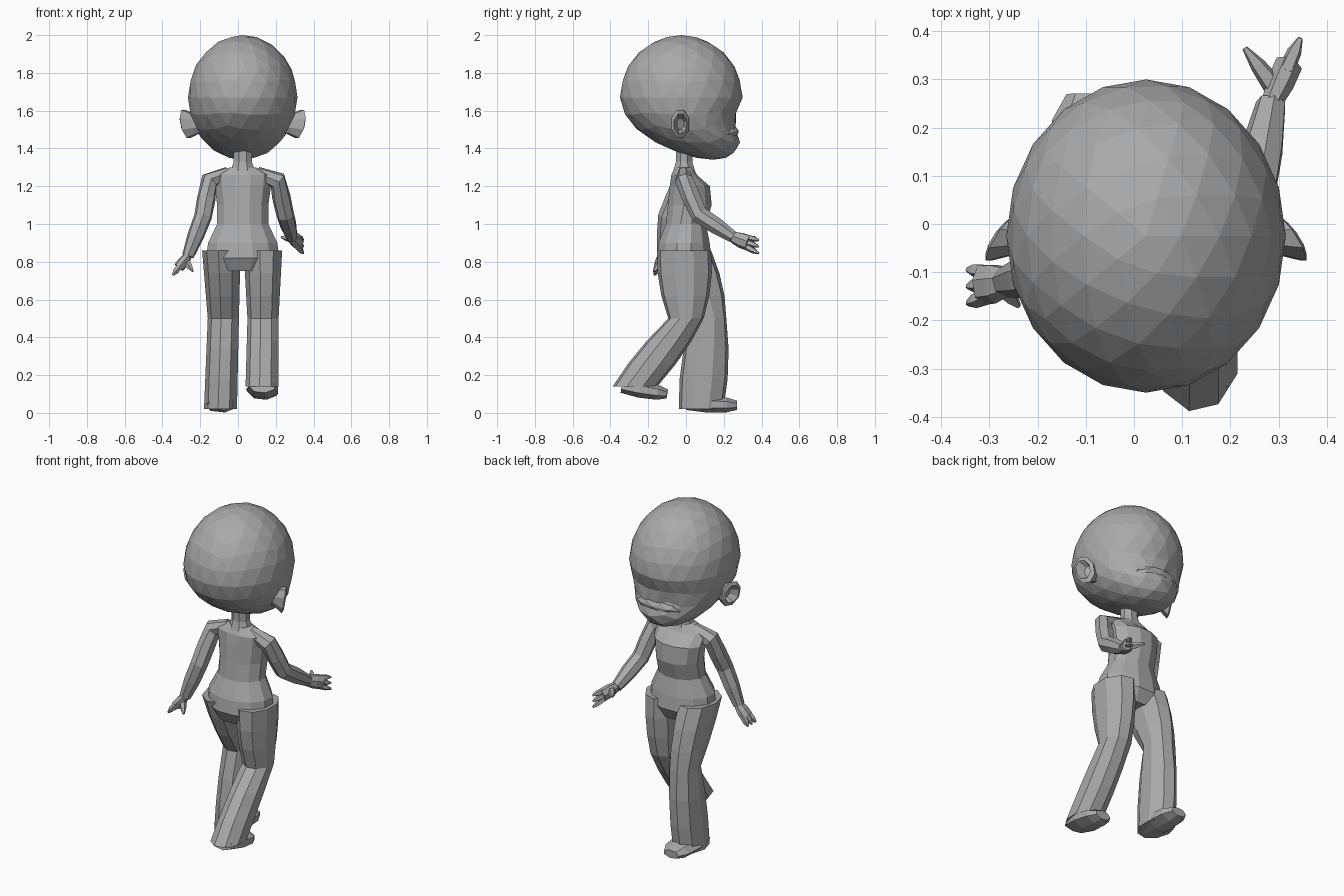
import bpy, bmesh, math
from mathutils import Vector

cube = bpy.data.objects.get("Cube")
if cube:
    bpy.data.objects.remove(cube, do_unlink=True)

plain_grey = bpy.data.materials.new("plain_grey")
plain_grey.use_nodes = True
colour = (0.4, 0.4, 0.4, 1)
plain_grey.diffuse_color = colour
plain_grey.node_tree.nodes["Principled BSDF"].inputs["Base Color"].default_value = colour

UP = Vector((0, 0, 1))
BACKWARD = Vector((0, 1, 0))
SIDEWAYS = Vector((1, 0, 0))
MIDDLE = 0.025  # centre line of the head and body


def finish(name, bm):
    """Turn a bmesh into a flat shaded grey object."""
    bmesh.ops.recalc_face_normals(bm, faces=bm.faces)
    mesh = bpy.data.meshes.new(name)
    bm.to_mesh(mesh)
    bm.free()
    mesh.materials.append(plain_grey)
    mesh.shade_flat()
    part = bpy.data.objects.new(name, mesh)
    bpy.context.collection.objects.link(part)


def oval(centre, across, along, sides):
    """Ring of points spanned by two half axes."""
    angles = [math.tau * (i + 0.5) / sides for i in range(sides)]
    return [Vector(centre) + across * math.cos(a) + along * math.sin(a) for a in angles]


def loft(name, rings):
    """Skin a stack of rings and cap both ends."""
    bm = bmesh.new()
    rows = [[bm.verts.new(point) for point in ring] for ring in rings]
    for low, high in zip(rows, rows[1:]):
        for i in range(len(low)):
            bm.faces.new((low[i - 1], low[i], high[i], high[i - 1]))
    bm.faces.new(rows[0])
    bm.faces.new(rows[-1])
    finish(name, bm)


def tube(name, path, widths, spread, flatness=1.0, sides=7):
    """Tapered tube along a path, widest along the spread direction."""
    path = [Vector(point) for point in path]
    rings = []
    for i, (point, width) in enumerate(zip(path, widths)):
        ahead = path[min(i + 1, len(path) - 1)] - path[max(i - 1, 0)]
        thin = ahead.cross(spread).normalized()
        wide = thin.cross(ahead).normalized()
        rings.append(oval(point, wide * width, thin * width * flatness, sides))
    loft(name, rings)


def blob(name, centre, size, detail, reshape):
    """Faceted ball scaled to size, with a rule that moves its unit points."""
    bm = bmesh.new()
    bmesh.ops.create_icosphere(bm, subdivisions=detail, radius=1)
    for vert in bm.verts:
        vert.co = Vector(centre) + Vector(size) * reshape(vert.co)
    finish(name, bm)


def scaled(size, shift):
    """Rule giving each unit point its place inside a stretched ball."""
    return lambda p: Vector([s * c for s, c in zip(size, p)]) + shift(p)


def shaped_ball(name, centre, size, detail, shift):
    """Faceted ball stretched to size, each point moved by the shift rule."""
    bm = bmesh.new()
    bmesh.ops.create_icosphere(bm, subdivisions=detail, radius=1)
    place = scaled(size, shift)
    for vert in bm.verts:
        vert.co = Vector(centre) + place(vert.co.copy())
    finish(name, bm)


def skull_shift(p):
    """Slide the jaw forwards and press in the face above the snout."""
    jaw = 0.17 * min(p.z, 0) ** 2
    press = 0.06 * max(0, p.y) * max(0, 1 - abs(p.z + 0.4) * 3)
    return BACKWARD * (jaw - press)


def ear(name, side):
    """Cupped shell with a rim, swept back from the head."""
    rings = []
    for out, size in ((0.2, 0.6), (0.25, 0.7), (0.3, 1), (0.31, 0.7), (0.27, 0.4)):
        sweep = SIDEWAYS * side * 0.03 * size
        rings.append(oval((MIDDLE + side * out, -0.03, 1.53),
                          BACKWARD * size * 0.05 - sweep,
                          UP * size * 0.08 + sweep / 2, 8))
    loft(name, rings)


def leg(name, hip, knee, hem):
    """Thigh narrowing to the knee, then a flared trouser shin."""
    joints = [Vector(hip), Vector(knee), Vector(hem)]
    widths, depths = (0.105, 0.085, 0.09), (0.145, 0.095, 0.12)
    steps = 3
    rings = []
    for k in range(2 * steps + 1):
        part = min(k // steps, 1)
        t = k / steps - part
        swell = 0.02 * math.sin(math.pi * t)
        width = widths[part] + t * (widths[part + 1] - widths[part])
        depth = depths[part] + t * (depths[part + 1] - depths[part]) + swell
        rings.append(oval(joints[part].lerp(joints[part + 1], t),
                          SIDEWAYS * width, BACKWARD * depth, 9))
    loft(name, rings)


def foot(name, heel, toe):
    """Rounded wedge from heel to toe."""
    heel, toe = Vector(heel), Vector(toe)
    path = [heel.lerp(toe, t) for t in (0, 0.4, 0.8, 1)]
    tube(name, path, (0.07, 0.09, 0.08, 0.05), SIDEWAYS, 0.5)


def arm(side, collar, shoulder, elbow, wrist, tip, thumb, spread):
    """Sleeve from collar to wrist, with a palm, three fingers and a thumb."""
    collar, shoulder, elbow, wrist, tip, thumb = map(
        Vector, (collar, shoulder, elbow, wrist, tip, thumb))
    path = (collar, shoulder, shoulder.lerp(elbow, 0.5), elbow,
            elbow.lerp(wrist, 0.5), wrist)
    tube(side + "_arm", path, (0.035, 0.05, 0.05, 0.048, 0.045, 0.032), BACKWARD)
    knuckles = wrist.lerp(tip, 0.6)
    tube(side + "_palm", (wrist, wrist.lerp(tip, 0.3), knuckles),
         (0.032, 0.042, 0.042), spread, 0.7)
    for i in (-1, 0, 1):
        root = wrist.lerp(tip, 0.5) + spread * i * 0.025
        end = tip + spread * i * 0.035
        tube("%s_finger_%d" % (side, i + 2), (root, root.lerp(end, 0.6), end),
             (0.018, 0.016, 0.006), spread, sides=5)
    base = wrist.lerp(tip, 0.2)
    tube(side + "_thumb", (base, base.lerp(thumb, 0.6), thumb),
         (0.025, 0.017, 0.006), spread, sides=5)


# Head, snout and ears
shaped_ball("head", (MIDDLE, -0.025, 1.67), (0.29, 0.325, 0.33), 3, skull_shift)
shaped_ball("snout", (MIDDLE, 0.2, 1.47), (0.15, 0.08, 0.05), 2,
            lambda p: UP * 0.02 * max(0, p.y))
ear("left_ear", 1)
ear("right_ear", -1)

# Neck and torso: height, half width, middle depth, half depth
tube("neck", [(MIDDLE, -0.01, z) for z in (1.42, 1.33, 1.25)],
     (0.052, 0.052, 0.08), SIDEWAYS, 0.9, 8)
torso_rows = ((1.3, 0.07, -0.01, 0.05), (1.26, 0.16, -0.01, 0.07),
              (1.2, 0.155, 0.02, 0.11), (1.1, 0.14, 0.02, 0.12),
              (1, 0.14, 0, 0.11), (0.9, 0.19, -0.01, 0.14),
              (0.82, 0.2, -0.01, 0.15), (0.75, 0.15, -0.01, 0.11))
loft("torso", [oval((MIDDLE, y, z), SIDEWAYS * width, BACKWARD * depth, 12)
               for z, width, y, depth in torso_rows])

# Left leg steps back with a raised heel, right leg is planted
leg("left_leg", (0.135, -0.01, 0.86), (0.135, 0, 0.5), (0.13, -0.27, 0.14))
foot("left_foot", (0.13, -0.34, 0.14), (0.135, -0.1, 0.1))
leg("right_leg", (-0.085, -0.01, 0.86), (-0.075, 0.12, 0.5), (-0.09, 0.08, 0.02))
foot("right_foot", (-0.09, 0, 0.05), (-0.09, 0.27, 0.04))

# Left arm reaches forwards, right arm swings back
arm("left", (0.1, -0.01, 1.27), (0.21, -0.01, 1.23), (0.25, 0.07, 1.05),
    (0.285, 0.25, 0.93), (0.345, 0.385, 0.88), (0.23, 0.365, 0.93), UP)
arm("right", (-0.05, -0.01, 1.27), (-0.15, -0.02, 1.23), (-0.185, -0.1, 1.04),
    (-0.265, -0.12, 0.83), (-0.345, -0.13, 0.73), (-0.24, -0.17, 0.75), BACKWARD)
